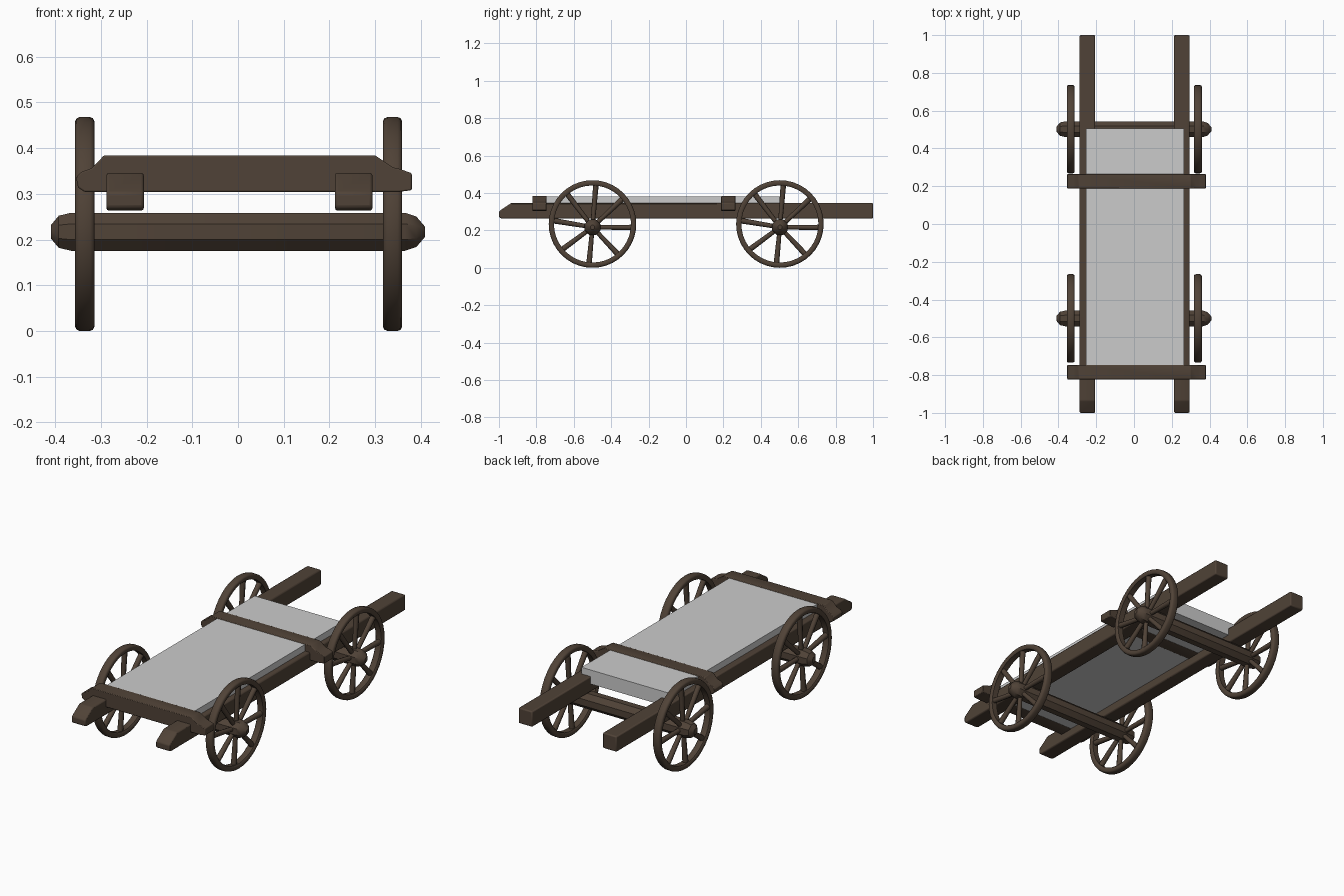
import bpy, bmesh, math
from mathutils import Vector, Matrix

if "Cube" in bpy.data.objects:
    bpy.data.objects.remove(bpy.data.objects["Cube"])


def material(name, rgb):
    m = bpy.data.materials.new(name)
    m.diffuse_color = (*rgb, 1)
    m.use_nodes = True
    m.node_tree.nodes["Principled BSDF"].inputs["Base Color"].default_value = m.diffuse_color
    return m


WOOD = material("dark_wood", (0.08, 0.055, 0.038))
GREY = material("grey_panel", (0.6, 0.6, 0.6))


def finish(bm, name, mat, bevel=0.0, angle=35):
    bmesh.ops.recalc_face_normals(bm, faces=bm.faces)
    me = bpy.data.meshes.new(name)
    bm.to_mesh(me)
    bm.free()
    me.materials.append(mat)
    for p in me.polygons:
        p.use_smooth = True
    me.set_sharp_from_angle(angle=math.radians(angle))
    ob = bpy.data.objects.new(name, me)
    bpy.context.collection.objects.link(ob)
    if bevel:
        b = ob.modifiers.new("bevel", 'BEVEL')
        b.width = bevel
        b.segments = 2
        b.limit_method = 'ANGLE'
    return ob


def prism(name, pts, place, lo, hi, mat, bevel=0.0):
    """Extrude a 2D outline from lo to hi; place(u, v, w) gives the 3D point."""
    bm = bmesh.new()
    a = [bm.verts.new(place(u, v, lo)) for u, v in pts]
    b = [bm.verts.new(place(u, v, hi)) for u, v in pts]
    bm.faces.new(a)
    bm.faces.new(b)
    n = len(pts)
    for i in range(n):
        j = (i + 1) % n
        bm.faces.new((a[i], a[j], b[j], b[i]))
    return finish(bm, name, mat, bevel)


def lathe_x(bm, profile, centre, steps, phase=0.0, closed=False):
    """Spin an (x, radius) profile around the x axis."""
    rings = []
    for i in range(steps):
        t = phase + 2 * math.pi * i / steps
        rings.append([bm.verts.new(centre + Vector((x, r * math.cos(t), r * math.sin(t))))
                      for x, r in profile])
    n = len(profile)
    for i in range(steps):
        p, q = rings[i], rings[(i + 1) % steps]
        for k in range(n if closed else n - 1):
            m = (k + 1) % n
            bm.faces.new((p[k], p[m], q[m], q[k]))
    if not closed:
        bm.faces.new([r[0] for r in rings])
        bm.faces.new([r[-1] for r in rings])


HUB_Z, RIM_Z, RADIUS = 0.217, 0.234, 0.234

# long side beams with chamfered front ends
beam = [(-1, 0.27), (-1, 0.302), (-0.935, 0.346), (1, 0.346), (1, 0.263), (-0.985, 0.263)]
for side, x in (("left", -0.247), ("right", 0.253)):
    prism(side + "_beam", beam, lambda u, v, w: (w, u, v), x - 0.041, x + 0.041, WOOD, 0.006)

# cross bars with stepped ends
bar = [(-0.293, 0.384), (-0.32, 0.356), (-0.342, 0.348), (-0.354, 0.336), (-0.35, 0.314),
       (-0.335, 0.304), (0.35, 0.304), (0.38, 0.308), (0.38, 0.345), (0.355, 0.354),
       (0.338, 0.358), (0.30, 0.384)]
for label, y in (("front", -0.784), ("middle", 0.226)):
    prism(label + "_cross_bar", bar, lambda u, v, w: (u, w, v), y - 0.038, y + 0.038, WOOD, 0.003)

# flat bed panel
prism("bed_panel", [(-0.255, -0.77), (0.266, -0.77), (0.266, 0.505), (-0.255, 0.505)],
      lambda u, v, w: (u, v, w), 0.306, 0.381, GREY)

# axles with pointed hub ends, and the wheels
axle = [(-0.409, 0.016), (-0.392, 0.038), (-0.365, 0.045), (0.365, 0.045), (0.39, 0.036), (0.409, 0.012)]
rim = [(-0.021, 0.212), (-0.021, 0.225), (-0.018, 0.231), (-0.011, RADIUS), (0.011, RADIUS),
       (0.018, 0.231), (0.021, 0.225), (0.021, 0.212), (0.016, 0.206), (-0.016, 0.206)]
for label, y in (("front", -0.5), ("rear", 0.502)):
    bm = bmesh.new()
    lathe_x(bm, axle, Vector((0, y, HUB_Z)), 8, math.pi / 8)
    finish(bm, label + "_axle", WOOD)
    for side, x in (("left", -0.335), ("right", 0.338)):
        bm = bmesh.new()
        centre = Vector((x, y, RIM_Z))
        hub = Vector((x, y, HUB_Z))
        lathe_x(bm, rim, centre, 40, closed=True)
        # eight slightly tilted spokes
        for k in range(8):
            t = math.radians(-5 + 45 * k)
            end = centre + Vector((0, math.cos(t), math.sin(t))) * 0.216
            d = end - hub
            rot = d.to_track_quat('Z', 'X').to_matrix().to_4x4()
            bmesh.ops.create_cone(bm, cap_ends=True, segments=8, radius1=0.011, radius2=0.015,
                                  depth=d.length,
                                  matrix=Matrix.Translation((hub + end) / 2) @ rot)
        finish(bm, f"{label}_{side}_wheel", WOOD, angle=50)
